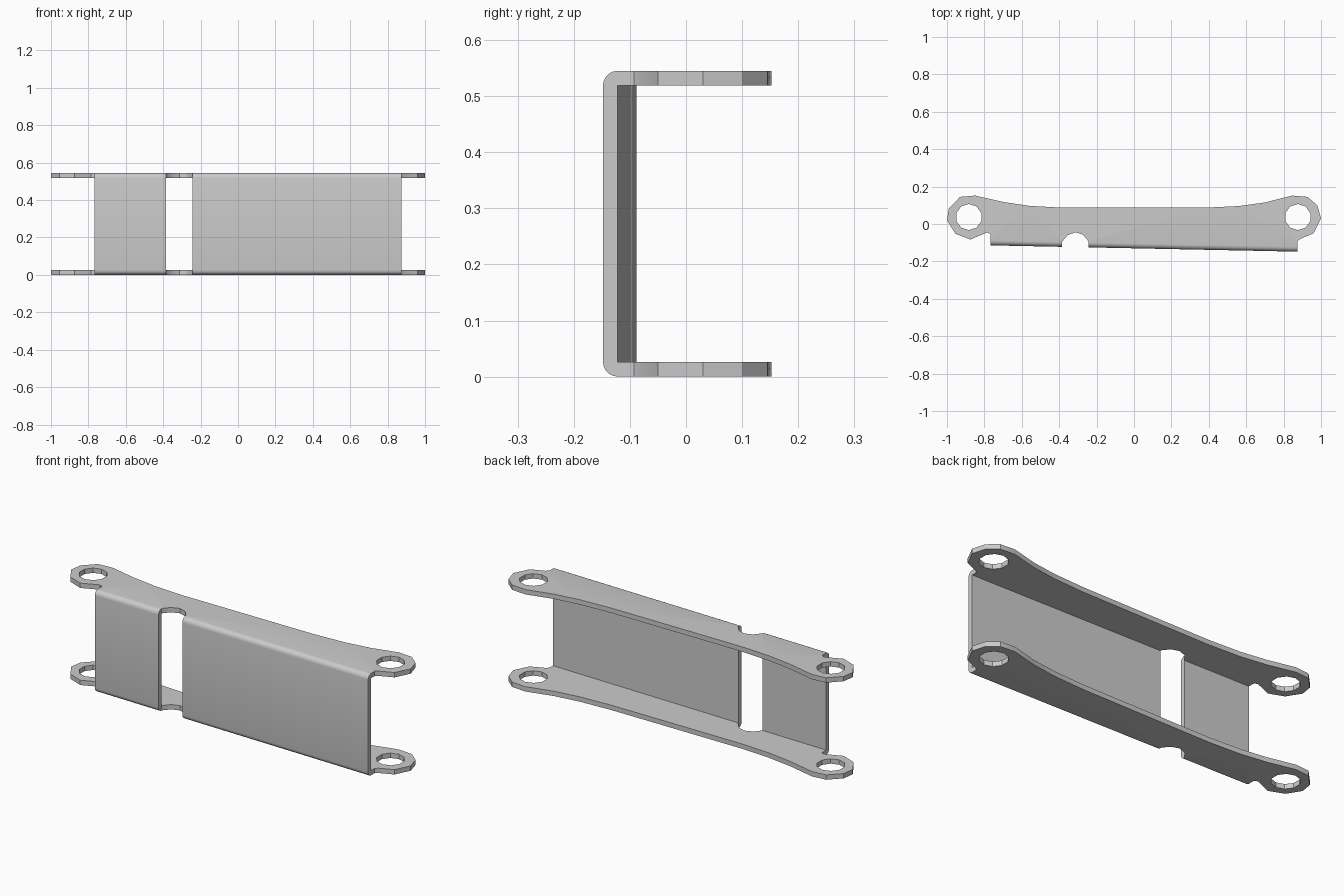
import bpy, bmesh, math

if "Cube" in bpy.data.objects:
    bpy.data.objects.remove(bpy.data.objects["Cube"])

T, H = 0.026, 0.545          # sheet thickness, channel height


def front_y(x):              # slightly tapered outer line of the web
    return -0.130 - 0.0205 * (x - 0.0)


def bend_edge(x):
    return (x, front_y(x) + T)


# Flange outline, counter-clockwise from the left eye
left_eye = [(-0.70, 0.118), (-0.85, 0.152), (-0.93, 0.145), (-0.99, 0.083), (-1.0, 0.02),
            (-0.955, -0.052), (-0.875, -0.083), (-0.785, -0.045), (-0.767, -0.053)]
notch = [(-0.379, -0.088), (-0.355, -0.06), (-0.313, -0.044), (-0.272, -0.058), (-0.245, -0.09)]
right_eye = [(0.873, -0.093), (0.888, -0.08), (0.96, -0.05), (1.0, 0.03), (0.98, 0.1),
             (0.927, 0.145), (0.845, 0.152), (0.70, 0.115), (0.56, 0.096), (0.38, 0.087)]
webs = [(-0.767, -0.385), (-0.242, 0.873)]
a, b = webs
outline = (left_eye + [bend_edge(a[0]), bend_edge(a[1])] + notch +
           [bend_edge(b[0]), bend_edge(b[1])] + right_eye + [(-0.38, 0.087), (-0.56, 0.097)])
open_edges = {len(left_eye), len(left_eye) + 2 + len(notch)}


def circle(cx, cy, r, n=10):
    return [(cx + r * math.cos(math.tau * (i + 0.5) / n),
             cy + r * math.sin(math.tau * (i + 0.5) / n)) for i in range(n)]


holes = [circle(-0.883, 0.037, 0.07), circle(0.876, 0.037, 0.07)]
bm = bmesh.new()


def flange(z):
    layers = []
    for h in (z, z + T):
        rings, edges = [], []
        for loop in [outline] + holes:
            vs = [bm.verts.new((x, y, h)) for x, y in loop]
            edges += [bm.edges.new((vs[i], vs[(i + 1) % len(vs)])) for i in range(len(vs))]
            rings.append(vs)
        bmesh.ops.triangle_fill(bm, use_beauty=True, use_dissolve=False, edges=edges)
        layers.append(rings)
    for k, (lo, hi) in enumerate(zip(*layers)):
        for i in range(len(lo)):
            if k == 0 and i in open_edges:      # left open where the web joins
                continue
            j = (i + 1) % len(lo)
            bm.faces.new((lo[i], lo[j], hi[j], hi[i]))


def web(x0, x1):
    # outer skin with rounded bends, then the sharp inner skin
    arc = [(T - T * math.sin(t), T - T * math.cos(t))
           for t in (math.pi / 2 * i / 5 for i in range(6))]
    outer = arc + [(y, H - z) for y, z in reversed(arc)]
    prof = outer + [(T, H - T), (T, T)]
    ends = [[bm.verts.new((x, front_y(x) + y, z)) for y, z in prof] for x in (x0, x1)]
    n, m = len(prof), len(outer)
    for i in range(n):
        if i in (m - 1, n - 1):                 # left open where flanges join
            continue
        j = (i + 1) % n
        bm.faces.new((ends[0][i], ends[0][j], ends[1][j], ends[1][i]))
    for e in ends:
        bm.faces.new(e)


for z in (0.0, H - T):
    flange(z)
for w in webs:
    web(*w)

# Weld flanges and webs into one folded sheet
bmesh.ops.remove_doubles(bm, verts=bm.verts, dist=0.0005)
bmesh.ops.recalc_face_normals(bm, faces=bm.faces)
mesh = bpy.data.meshes.new("channel_link")
bm.to_mesh(mesh)
bm.free()
obj = bpy.data.objects.new("channel_link", mesh)
bpy.context.collection.objects.link(obj)
bpy.context.view_layer.objects.active = obj
obj.select_set(True)
bpy.ops.object.shade_smooth_by_angle(angle=math.radians(30))
